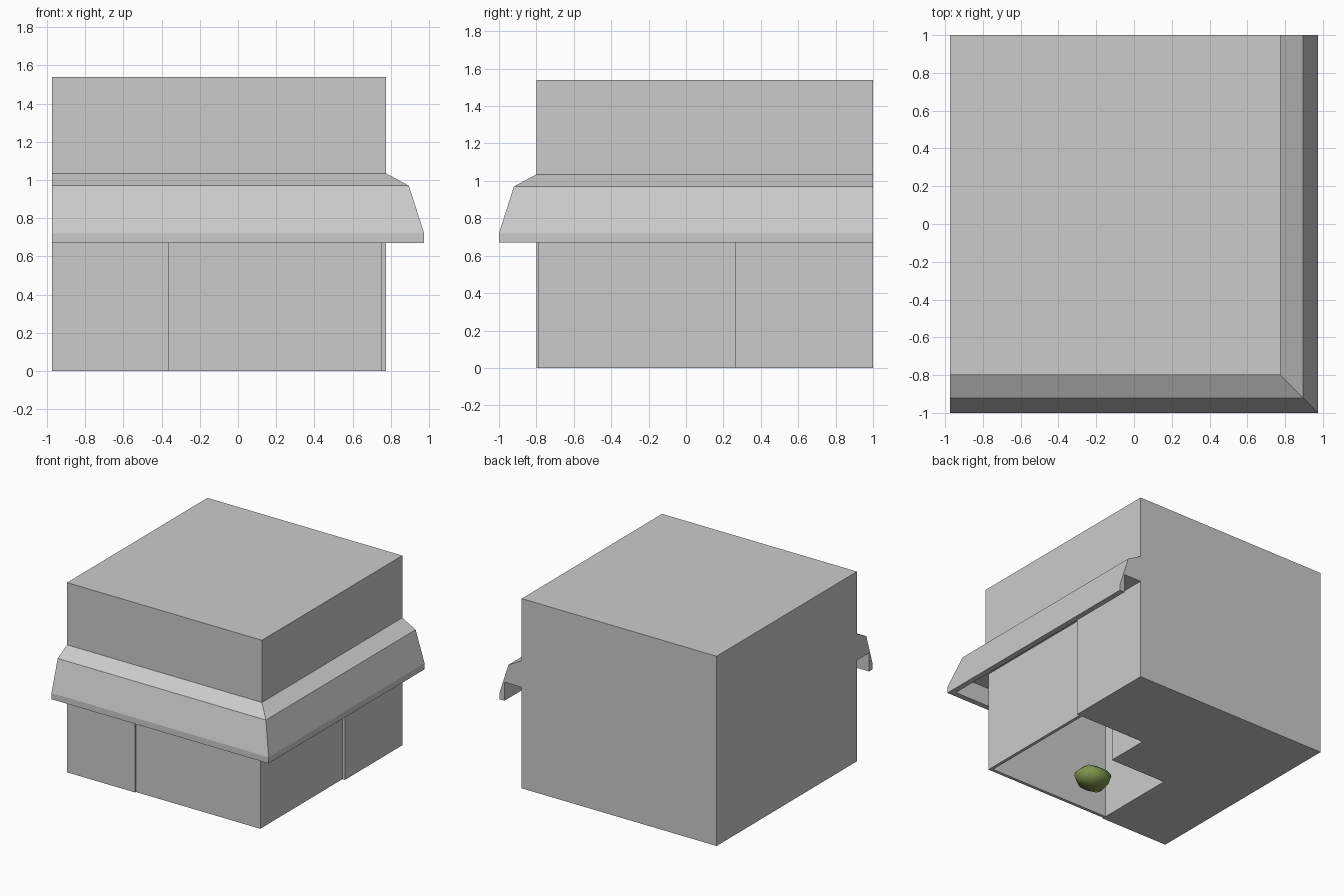
import bpy, bmesh, random
from mathutils import Vector

if "Cube" in bpy.data.objects:
    bpy.data.objects.remove(bpy.data.objects["Cube"])

L, R, F, B, TOP = -0.975, 0.775, -0.80, 1.0, 1.54   # building walls
SOFFIT = 0.82                                       # underside of awning / display ceiling


def finish(name, bm, colour=None):
    bmesh.ops.recalc_face_normals(bm, faces=bm.faces)
    me = bpy.data.meshes.new(name)
    bm.to_mesh(me)
    bm.free()
    ob = bpy.data.objects.new(name, me)
    bpy.context.collection.objects.link(ob)
    if colour:
        mat = bpy.data.materials.get(name + "_colour") or bpy.data.materials.new(name + "_colour")
        mat.diffuse_color = (*colour, 1)
        mat.use_nodes = True
        mat.node_tree.nodes["Principled BSDF"].inputs["Base Color"].default_value = mat.diffuse_color
        me.materials.append(mat)
    return ob


def prism(name, outline, z0, z1, colour=None):
    """Extrude a flat outline from z0 to z1."""
    bm = bmesh.new()
    face = bm.faces.new([bm.verts.new((x, y, z0)) for x, y in outline])
    ext = bmesh.ops.extrude_face_region(bm, geom=[face])
    verts = [v for v in ext["geom"] if isinstance(v, bmesh.types.BMVert)]
    bmesh.ops.translate(bm, verts=verts, vec=(0, 0, z1 - z0))
    return finish(name, bm, colour)


# Building block with a stepped display recess in the front right corner
building = prism("building", [(L, F), (R, F), (R, B), (L, B)], 0, TOP)
cutter = prism("recess_cutter", [(-0.365, -1.1), (1.1, -1.1), (1.1, 0.265),
                                 (0.14, 0.265), (0.14, -0.09), (-0.365, -0.09)], -0.2, SOFFIT)
mod = building.modifiers.new("recess", "BOOLEAN")
mod.operation, mod.solver, mod.object = "DIFFERENCE", "EXACT", cutter
bpy.context.view_layer.objects.active = building
building.select_set(True)
bpy.ops.object.modifier_apply(modifier="recess")
bpy.data.objects.remove(cutter)

# Corner window: one L-shaped pane, set slightly behind the walls
gx, gy, t = 0.753, -0.79, 0.025
prism("window_pane", [(-0.365, gy), (gx, gy), (gx, 0.265), (gx - t, 0.265),
                      (gx - t, gy + t), (-0.365, gy + t)], 0, SOFFIT, (0.8, 0.8, 0.8))

# Awning: profile (distance from wall, height) mitred round the corner
profile = [(0, 1.035), (0.12, 0.97), (0.2, 0.72), (0.2, 0.67), (0.155, 0.67), (0.155, SOFFIT), (0, SOFFIT)]
bm = bmesh.new()
rings = [[bm.verts.new(p) for p in ring] for ring in (
    [(L, F - d, z) for d, z in profile],
    [(R + d, F - d, z) for d, z in profile],
    [(R + d, B, z) for d, z in profile])]
n = len(profile)
for a, b in zip(rings, rings[1:]):
    for i in range(n):
        j = (i + 1) % n
        bm.faces.new((a[i], a[j], b[j], b[i]))
bm.faces.new(rings[0])
bm.faces.new(rings[-1])
finish("awning", bm)

# Small lumpy green bush inside the display
random.seed(4)
bm = bmesh.new()
bmesh.ops.create_icosphere(bm, subdivisions=2, radius=1)
for v in bm.verts:
    p = v.co * random.uniform(0.85, 1.1)
    v.co = Vector((-0.02 + p.x * 0.145, -0.50 + p.y * 0.145, max(0, 0.08 + p.z * 0.085)))
for f in bm.faces:
    f.smooth = True
finish("bush", bm, (0.2, 0.3, 0.07))
